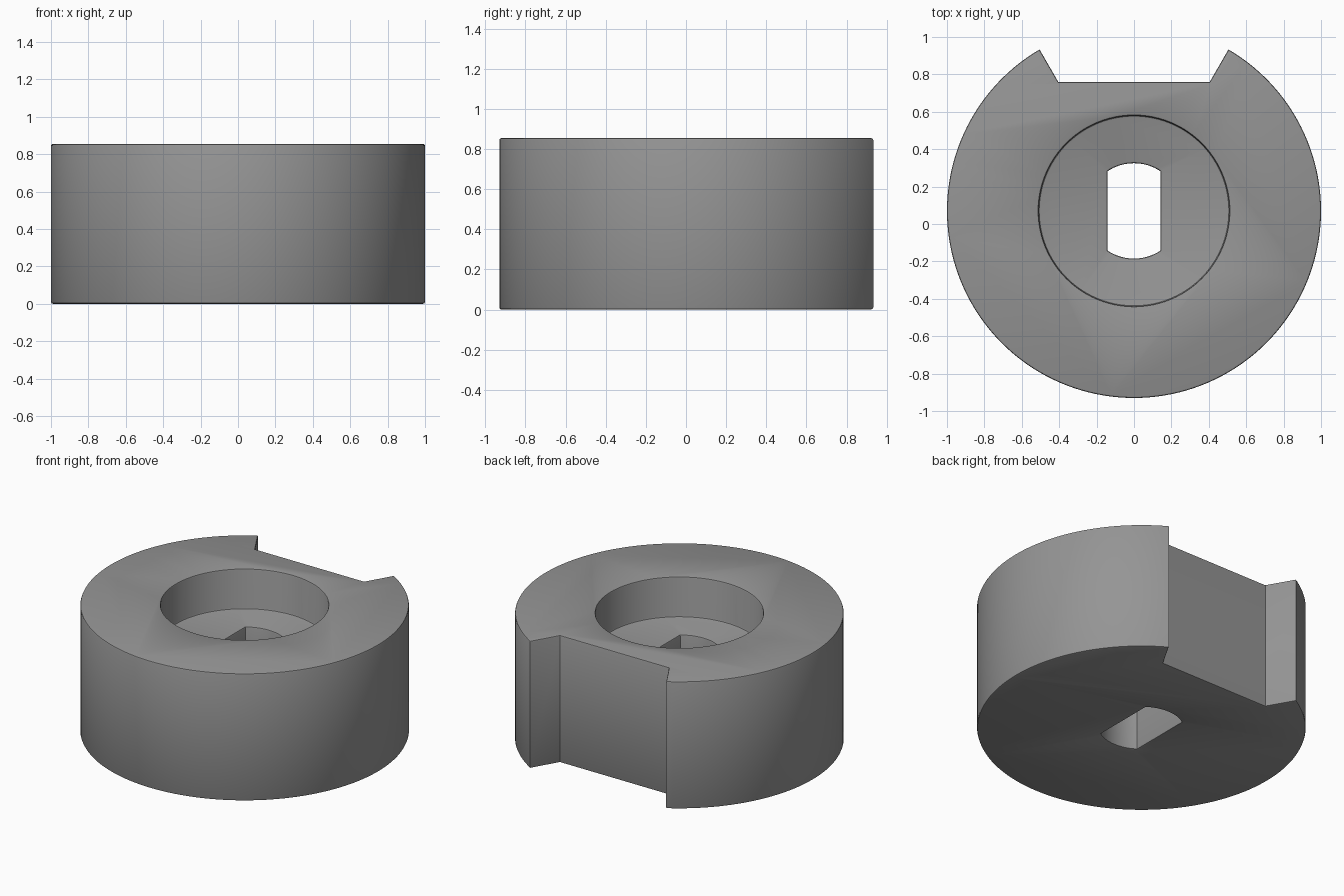
import bpy, bmesh, math

if "Cube" in bpy.data.objects:
    bpy.data.objects.remove(bpy.data.objects["Cube"])

CY, R, H = 0.07, 1.0, 0.855          # disc centre, radius, height
FLOOR, EDGE = 0.585, 0.01            # recess floor height, edge rounding

grey = bpy.data.materials.new("grey")
grey.diffuse_color = (0.30, 0.30, 0.30, 1)
grey.use_nodes = True
grey.node_tree.nodes["Principled BSDF"].inputs["Base Color"].default_value = grey.diffuse_color


def arc(r, a0, a1, n):
    """Points on an arc about the disc centre, angles in radians."""
    return [(r * math.cos(a0 + (a1 - a0) * i / n),
             CY + r * math.sin(a0 + (a1 - a0) * i / n)) for i in range(n + 1)]


def prism(name, outline, z0, z1):
    """Extrude a closed outline from z0 to z1."""
    bm = bmesh.new()
    face = bm.faces.new([bm.verts.new((x, y, z0)) for x, y in outline])
    top = bmesh.ops.extrude_face_region(bm, geom=[face])["geom"]
    bmesh.ops.translate(bm, vec=(0, 0, z1 - z0),
                        verts=[g for g in top if isinstance(g, bmesh.types.BMVert)])
    bmesh.ops.recalc_face_normals(bm, faces=bm.faces)
    mesh = bpy.data.meshes.new(name)
    bm.to_mesh(mesh)
    bm.free()
    mesh.materials.append(grey)
    obj = bpy.data.objects.new(name, mesh)
    bpy.context.collection.objects.link(obj)
    return obj


# disc with the flared notch in its back edge
tip = math.acos(0.505 / R)
body = prism("notched_disc",
             arc(R, math.pi - tip, 2 * math.pi + tip, 128) + [(0.405, 0.76), (-0.405, 0.76)],
             0, H)

# cutters: round recess and double-flat shaft slot
recess = prism("recess_cutter", arc(0.51, 0, 2 * math.pi, 96)[:-1], FLOOR, H + 0.2)
flat = math.acos(0.142 / 0.255)
slot = prism("slot_cutter",
             arc(0.255, flat, math.pi - flat, 16) + arc(0.255, math.pi + flat, 2 * math.pi - flat, 16),
             -0.2, H + 0.2)

bpy.context.view_layer.objects.active = body
body.select_set(True)
for cutter in (recess, slot):
    mod = body.modifiers.new(cutter.name, "BOOLEAN")
    mod.operation, mod.solver, mod.object = "DIFFERENCE", "EXACT", cutter
    bpy.ops.object.modifier_apply(modifier=mod.name)
    bpy.data.objects.remove(cutter)

# round the horizontal rims, leave the upright corners crisp
bm = bmesh.new()
bm.from_mesh(body.data)
rims = [e for e in bm.edges
        if abs(e.verts[0].co.z - e.verts[1].co.z) < 1e-4
        and e.calc_face_angle(0) > math.radians(60)]
bmesh.ops.bevel(bm, geom=rims, offset=EDGE, segments=2, profile=0.5, affect="EDGES")
bm.to_mesh(body.data)
bm.free()

bpy.ops.object.shade_smooth_by_angle(angle=math.radians(30))
